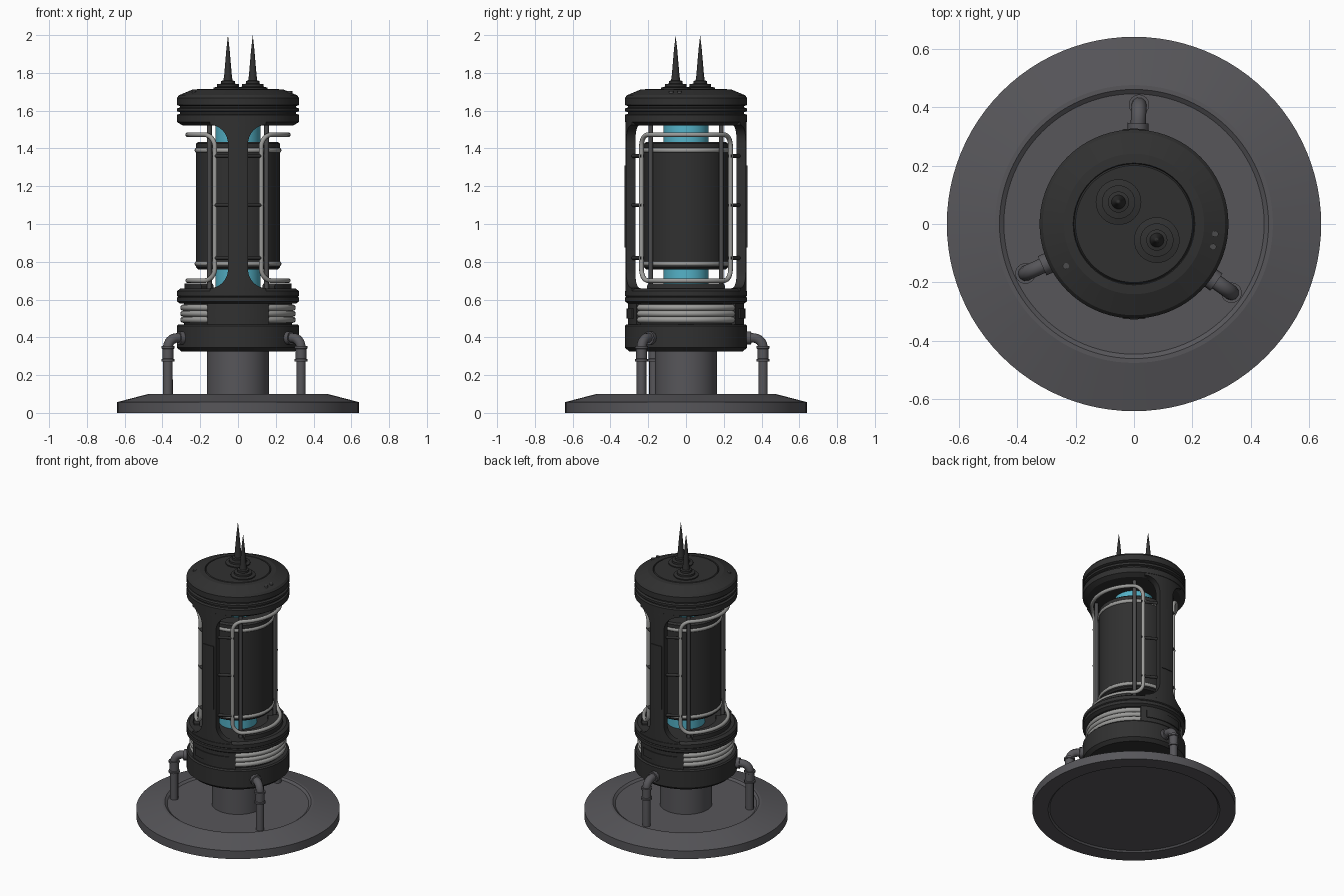
import bpy, bmesh, math
from math import sin, cos, pi, radians
from mathutils import Vector

if "Cube" in bpy.data.objects:
    bpy.data.objects.remove(bpy.data.objects["Cube"])


def material(name, r, g, b):
    m = bpy.data.materials.new(name)
    m.diffuse_color = (r, g, b, 1)
    m.use_nodes = True
    m.node_tree.nodes["Principled BSDF"].inputs["Base Color"].default_value = m.diffuse_color
    return m


DARK = material("charcoal body", .03, .03, .03)
BASE = material("base grey", .095, .093, .102)
ROD = material("rod grey", .07, .07, .072)
LIGHT = material("light steel", .33, .33, .32)
CYAN = material("cyan glass", .09, .45, .58)


def finish(name, mesh, mat, angle=32):
    ob = bpy.data.objects.new(name, mesh)
    bpy.context.collection.objects.link(ob)
    mesh.materials.clear()
    mesh.materials.append(mat)
    bpy.ops.object.select_all(action='DESELECT')
    bpy.context.view_layer.objects.active = ob
    ob.select_set(True)
    bpy.ops.object.shade_smooth_by_angle(angle=radians(angle))
    return ob


def from_bmesh(name, bm, mat, angle=32):
    bmesh.ops.remove_doubles(bm, verts=bm.verts, dist=1e-5)
    bmesh.ops.recalc_face_normals(bm, faces=bm.faces)
    mesh = bpy.data.meshes.new(name)
    bm.to_mesh(mesh)
    bm.free()
    return finish(name, mesh, mat, angle)


def lathe(name, profile, mat, x=0, y=0, seg=72, angle=25):
    """Revolve (radius, z) points around a vertical axis."""
    bm = bmesh.new()
    vs = [bm.verts.new((r, 0, z)) for r, z in profile]
    es = [bm.edges.new(p) for p in zip(vs, vs[1:])]
    bmesh.ops.spin(bm, geom=vs + es, cent=(0, 0, 0), axis=(0, 0, 1),
                   angle=2 * pi, steps=seg, use_merge=True)
    bmesh.ops.translate(bm, verts=bm.verts, vec=(x, y, 0))
    return from_bmesh(name, bm, mat, angle)


def drum(name, r, z0, z1, mat, x=0, y=0, seg=64):
    return lathe(name, [(0, z0), (r, z0), (r, z1), (0, z1)], mat, x, y, seg)


def ring(name, R, r, z, mat):
    pts = [(R + r * cos(i * pi / 6), z + r * sin(i * pi / 6)) for i in range(13)]
    return lathe(name, pts, mat, angle=60)


def sector(name, r0, r1, centre, rows, mat, n=16):
    """Curved wall around angle centre; rows are (z, half angle), degrees."""
    bm = bmesh.new()
    grid = []
    for z, h in rows:
        angs = [radians(centre + h * (2 * i / n - 1)) for i in range(n + 1)]
        loop = [(r1, a) for a in angs] + [(r0, a) for a in reversed(angs)]
        grid.append([bm.verts.new((r * cos(a), r * sin(a), z)) for r, a in loop])
    m = 2 * n + 2
    for a, b in zip(grid, grid[1:]):
        for i in range(m):
            j = (i + 1) % m
            bm.faces.new((a[i], a[j], b[j], b[i]))
    for g in (grid[0], grid[-1]):
        for i in range(n):
            bm.faces.new((g[i], g[i + 1], g[m - 2 - i], g[m - 1 - i]))
    return from_bmesh(name, bm, mat)


def tube(name, pts, r, mat, cyclic=False):
    cu = bpy.data.curves.new(name, 'CURVE')
    cu.dimensions = '3D'
    cu.bevel_depth, cu.bevel_resolution, cu.use_fill_caps = r, 3, True
    sp = cu.splines.new('POLY')
    sp.points.add(len(pts) - 1)
    for p, c in zip(sp.points, pts):
        p.co = (*c, 1)
    sp.use_cyclic_u = cyclic
    tmp = bpy.data.objects.new(name + "_path", cu)
    bpy.context.collection.objects.link(tmp)
    mesh = bpy.data.meshes.new_from_object(
        tmp.evaluated_get(bpy.context.evaluated_depsgraph_get()))
    bpy.data.objects.remove(tmp)
    return finish(name, mesh, mat, 50)


def polar(r, deg, z):
    return Vector((r * cos(radians(deg)), r * sin(radians(deg)), z))


# Dished base plate and column
lathe("base_plate", [(0, .01), (.53, .01), (.54, 0), (.64, 0), (.64, .057), (.475, .1),
                     (.46, .1), (.445, .088), (0, .088)], BASE, seg=96, angle=12)
drum("support_column", .165, .08, .34, BASE)

# Lower housing: drum, recessed neck with steel coils, upper collar
lathe("lower_drum", [(0, .325), (.30, .325), (.323, .345), (.323, .46), (.315, .468),
                     (0, .468)], DARK)
drum("recessed_neck", .285, .46, .59, DARK)
for z in (.493, .525, .557):
    ring("coil_ring", .289, .0165, z, LIGHT)
lathe("upper_collar", [(0, .578), (.305, .578), (.323, .59), (.323, .61), (.317, .615),
                       (.323, .62), (.323, .645), (.305, .658), (0, .658)], DARK)

# Front and back: access panels and window pillars with flared ends
for side, c in (("front", -90), ("back", 90)):
    sector(side + "_panel", .27, .308, c, [(.466, 32), (.58, 32)], DARK)
    sector(side + "_panel_plate", .30, .314, c, [(.5, 25), (.553, 25)], DARK)
    half = []
    for i in range(9):  # rounded window corner
        t = i / 8 * pi / 2
        half.append((.66 + .1 * (1 - sin(t)), 9.5 + 18 * (1 - cos(t))))
    half.reverse()
    rows = [(.635, 27.5)] + half + [(2.185 - z, h) for z, h in reversed(half)] + [(1.55, 27.5)]
    sector(side + "_pillar", .272, .321, c, rows, DARK)
    sector(side + "_pillar_plate", .31, .326, c, [(.875, 7), (1.31, 7)], DARK, 6)

# Glass core inside the dark shell
drum("glass_core", .12, .65, 1.53, CYAN)
lathe("core_shell", [(.121, .76), (.21, .76), (.222, .77), (.222, 1.425), (.21, 1.435),
                     (.121, 1.435)], DARK)
for z in (.79, 1.39):
    ring("shell_band", .217, .013, z, LIGHT)

# Left and right: pipe loops, rods, clips and sills
for side, c in (("right", 0), ("left", 180)):
    R, H, zl, zh, cr = .266, .29, .70, 1.473, .065
    pts = []
    for sx, zc, a0 in ((1, zh - cr, 0), (-1, zh - cr, 90), (-1, zl + cr, 180), (1, zl + cr, 270)):
        for i in range(9):
            a = radians(a0 + i * 90 / 8)
            pts.append((sx * (H - cr) + cr * cos(a), zc + cr * sin(a)))
        if a0 in (0, 180):  # follow the curve of the body
            pts += [(sx * (H - cr) * (1 - k / 8), pts[-1][1]) for k in range(1, 16)]
    tube(side + "_pipe_loop", [polar(R, c + math.degrees(s / R), z) for s, z in pts],
         .0125, LIGHT, True)
    sector(side + "_sill", .19, .283, c, [(.65, 47), (.672, 47), (.685, 45)], DARK)
    for s in (-1, 1):
        tube(side + "_rod", [polar(.24, c + s * 51, .65), polar(.24, c + s * 51, 1.53)],
             .0125, ROD)
        for z in (.82, 1.1, 1.36):
            tube(side + "_clip", [polar(.268, c + s * 60, z), polar(.285, c + s * 82, z)],
                 .01, DARK)

# Cap with grooves
lathe("cap", [(0, 1.522), (.293, 1.522), (.323, 1.54), (.323, 1.578), (.308, 1.583),
              (.308, 1.592), (.323, 1.597), (.323, 1.612), (.308, 1.617), (.308, 1.624),
              (.323, 1.63), (.323, 1.668), (.312, 1.682), (.24, 1.712), (.208, 1.714),
              (.205, 1.708), (.2, 1.715), (0, 1.715)], DARK, angle=15)
for x, y in ((.278, -.034), (.271, -.078), (-.233, -.144)):
    drum("cap_rivet", .011, 1.66, 1.703, ROD, x, y, 12)

# Stepped spike antennas
for x, y in ((-.053, .075), (.078, -.055)):
    lathe("antenna", [(.078, 1.71), (.078, 1.722), (.057, 1.727), (.057, 1.74), (.036, 1.743),
                      (.036, 1.757), (.024, 1.76), (.02, 1.79), (.009, 1.92), (.0, 2.0)],
          DARK, x, y, 32)

# Three elbow pipes from the lower drum down to the base
for a in (87.6, 204.5, 324.8):
    path = [polar(.29, a, .397)]
    path += [polar(.355 + .053 * sin(t * pi / 16), a, .344 + .053 * cos(t * pi / 16))
             for t in range(9)]
    path.append(polar(.408, a, .08))
    tube("elbow_pipe", path, .026, BASE)
    tube("pipe_wall_flange", [polar(.315, a, .397), polar(.345, a, .397)], .036, BASE)
    p = polar(.408, a, 0)
    lathe("pipe_coupling", [(.02, .272), (.035, .272), (.035, .284), (.029, .287), (.029, .338),
                            (.035, .341), (.035, .353), (.02, .353)], BASE, p.x, p.y, 24)
